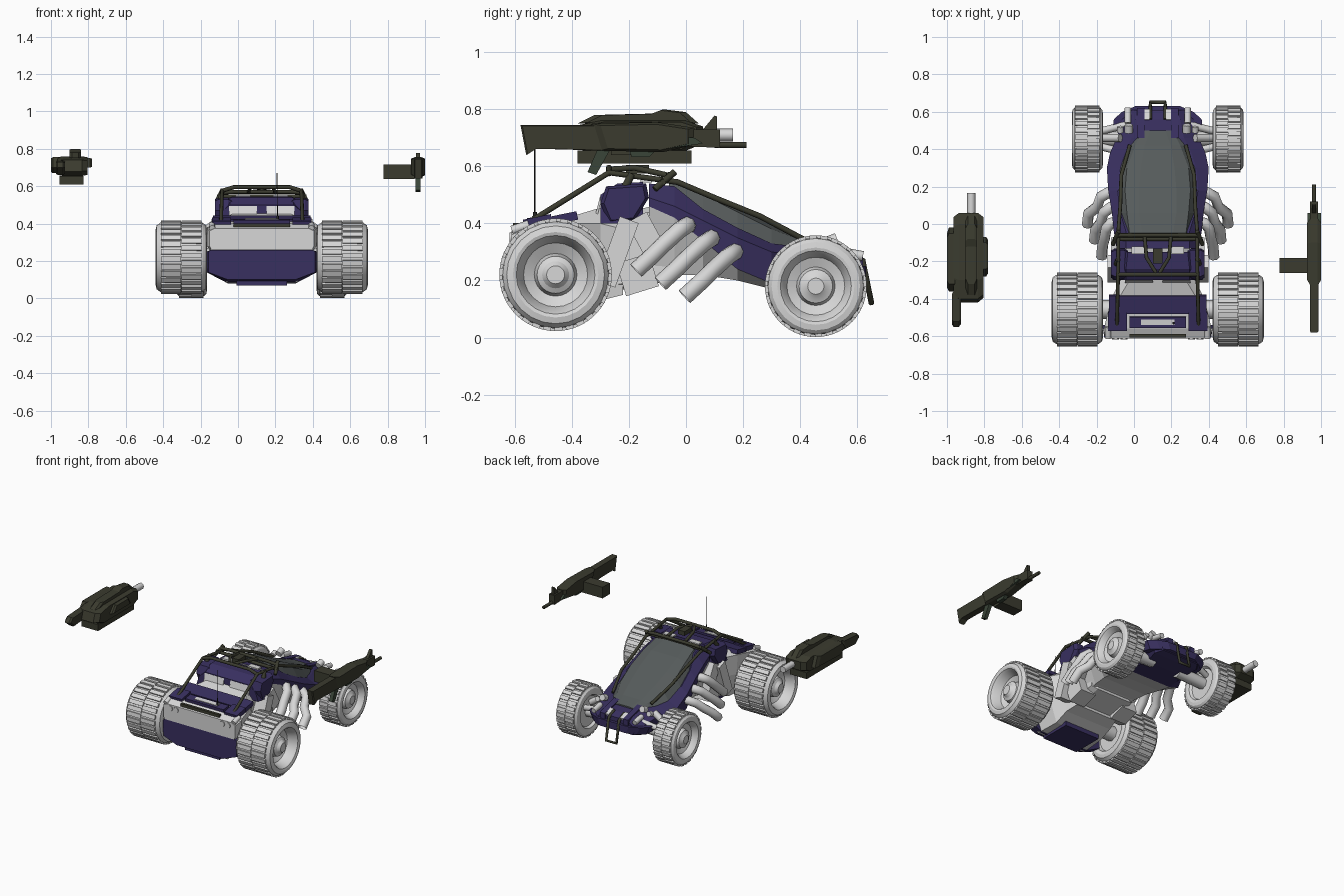
import bpy, bmesh, math
from mathutils import Matrix

cube = bpy.data.objects.get("Cube")
if cube:
    bpy.data.objects.remove(cube, do_unlink=True)

CX = 0.127  # vehicle centre line


def material(name, rgb):
    m = bpy.data.materials.new(name)
    m.use_nodes = True
    m.diffuse_color = (*rgb, 1)
    m.node_tree.nodes["Principled BSDF"].inputs["Base Color"].default_value = (*rgb, 1)
    return m


LIGHT = material("light grey", (0.68, 0.68, 0.68))
PURPLE = material("purple paint", (0.04, 0.029, 0.115))
OLIVE = material("dark olive", (0.043, 0.044, 0.028))
GLASS = material("grey glass", (0.092, 0.104, 0.104))
GREEN = material("dark green", (0.042, 0.06, 0.04))
BLACK = material("dark metal", (0.02, 0.02, 0.02))


def finish(name, bm, mats, rule=None, smooth=False):
    bmesh.ops.recalc_face_normals(bm, faces=bm.faces)
    if rule:
        for f in bm.faces:
            f.material_index = rule(f.calc_center_median(), f.normal)
    me = bpy.data.meshes.new(name)
    bm.to_mesh(me)
    bm.free()
    ob = bpy.data.objects.new(name, me)
    bpy.context.collection.objects.link(ob)
    for m in mats:
        me.materials.append(m)
    if smooth:
        bpy.ops.object.select_all(action='DESELECT')
        bpy.context.view_layer.objects.active = ob
        ob.select_set(True)
        bpy.ops.object.shade_smooth_by_angle(angle=math.radians(20))


def bridge(bm, rings):
    """Skin a list of equal point rings, capping both ends."""
    vs = [[bm.verts.new(p) for p in r] for r in rings]
    n = len(vs[0])
    for a, b in zip(vs, vs[1:]):
        for i in range(n):
            bm.faces.new((a[i], a[(i + 1) % n], b[(i + 1) % n], b[i]))
    bm.faces.new(vs[0])
    bm.faces.new(vs[-1])


def prism(name, profile, x, half, mat, edge=0.0, inset=0.85):
    """Side profile (y, z) extruded along x, with optional chamfered flanks."""
    cy = sum(p[0] for p in profile) / len(profile)
    cz = sum(p[1] for p in profile) / len(profile)

    def ring(dx, s):
        return [(x + dx, cy + (y - cy) * s, cz + (z - cz) * s) for y, z in profile]
    bm = bmesh.new()
    rings = [ring(-half + edge, 1), ring(half - edge, 1)]
    if edge:
        rings = [ring(-half, inset)] + rings + [ring(half, inset)]
    bridge(bm, rings)
    finish(name, bm, [mat])


def box(name, centre, size, mat, tilt=0.0):
    bm = bmesh.new()
    m = Matrix.Translation(centre) @ Matrix.Rotation(tilt, 4, 'X') @ Matrix.Diagonal((*size, 1))
    bmesh.ops.create_cube(bm, size=1, matrix=m)
    finish(name, bm, [mat])


def tube(name, points, r, mat, caps=True):
    cu = bpy.data.curves.new(name, 'CURVE')
    cu.dimensions = '3D'
    cu.bevel_depth, cu.bevel_resolution, cu.use_fill_caps = r, 2, caps
    sp = cu.splines.new('POLY')
    sp.points.add(len(points) - 1)
    for p, co in zip(sp.points, points):
        p.co = (*co, 1)
    ob = bpy.data.objects.new(name, cu)
    bpy.context.collection.objects.link(ob)
    cu.materials.append(mat)
    bpy.ops.object.select_all(action='DESELECT')
    bpy.context.view_layer.objects.active = ob
    ob.select_set(True)
    bpy.ops.object.convert(target='MESH')


def loft(name, sections, mats, rule=None):
    """Sections: y followed by (half width, z) pairs from bottom to top."""
    rings = []
    for y, *pts in sections:
        rings.append([(CX + w, y, z) for w, z in pts] + [(CX - w, y, z) for w, z in reversed(pts)])
    bm = bmesh.new()
    bridge(bm, rings)
    finish(name, bm, mats, rule)


# Wheels: turned profile (axial, radial) with staggered tread blocks
RIM = [(-.75, .1), (-.75, .58), (-.95, .64), (-1, .76), (-.96, .87), (-.82, .94), (-.55, .96), (.55, .96),
       (.82, .94), (.96, .87), (1, .76), (.97, .7), (.85, .65), (.5, .57), (.35, .38), (.65, .33), (.72, .24),
       (.85, .16), (.85, .05)]


def wheel(name, side, x, y, z, radius, half, knobs):
    bm = bmesh.new()
    n = 24
    rings = []
    for t, r in RIM:
        ang = [2 * math.pi * i / n for i in range(n)]
        rings.append([(x + side * t * half, y + r * radius * math.cos(a), z + r * radius * math.sin(a)) for a in ang])
    bridge(bm, rings)
    for i in range(knobs):
        for row in (-1, 1):
            a = 2 * math.pi * (i + row / 4) / knobs
            m = (Matrix.Translation((x, y, z)) @ Matrix.Rotation(a, 4, 'X')
                 @ Matrix.Translation((row * half * .4, 0, radius * .96))
                 @ Matrix.Diagonal((half * .78, radius * .14, radius * .08, 1)))
            bmesh.ops.create_cube(bm, size=1, matrix=m)
    finish(name, bm, [LIGHT], smooth=True)


for side, word in ((-1, "right"), (1, "left")):
    wheel(word + "_large_wheel", side, CX + side * .43, -.457, .22, .197, .137, 30)
    wheel(word + "_small_wheel", side, CX + side * .376, .455, .18, .178, .083, 28)
    X = lambda w: CX + side * w
    # Axles and suspension arms
    tube(word + "_large_axle", [(X(.1), -.457, .22), (X(.38), -.457, .22)], .05, LIGHT)
    tube(word + "_small_axle", [(X(.1), .455, .19), (X(.34), .455, .18)], .04, LIGHT)
    for dy in (-.08, .08):
        tube(word + "_arm", [(X(.15), .455 + dy, .26), (X(.31), .455 + dy / 2, .22)], .02, LIGHT)
    tube(word + "_shock", [(X(.2), .46, .31), (X(.29), .46, .25)], .022, LIGHT)
    # Side exhaust pipes
    for i in range(3):
        dy, dz = .085 * i, -.046 * i
        tube(word + "_exhaust", [(X(.2), .01 + dy, .39 + dz), (X(.25), .005 + dy, .395 + dz),
             (X(.275 + .015 * i), -.025 + dy, .375 + dz), (X(.285 + .02 * i), -.08 + dy, .325 + dz),
             (X(.295 + .038 * i), -.115 + dy, .29 + dz), (X(.3 + .038 * i), -.175 + dy, .235 + dz)],
             .03, LIGHT, caps=False)
    # Engine blocks, ribs and shoulder panels behind the cabin
    box(word + "_engine_block", (X(.2), -.14, .36), (.1, .08, .14), LIGHT, .5)
    box(word + "_engine_strut", (X(.22), -.24, .3), (.1, .07, .24), LIGHT, -.35)
    box(word + "_lower_block", (X(.17), -.17, .22), (.12, .12, .12), LIGHT, .3)
    prism(word + "_shoulder", [(-.3, .47), (-.28, .53), (-.14, .54), (-.13, .49), (-.18, .41), (-.27, .4)],
          X(.205), .045, PURPLE, .02)
    # Roll cage rails
    tube(word + "_cage_rail", [(X(.218), -.54, .41), (X(.212), -.27, .578), (X(.21), -.03, .545),
         (X(.2), .1, .49), (X(.195), .26, .425), (X(.15), .42, .34)], .01, OLIVE)
    tube(word + "_cage_post", [(X(.235), -.25, .46), (X(.212), -.19, .572)], .014, OLIVE)
    tube(word + "_cage_brace", [(X(.24), -.11, .52), (X(.21), -.04, .58)], .012, OLIVE)
    tube(word + "_cage_centre_brace", [(X(.07), -.07, .57), (X(.06), -.18, .595), (X(.01), -.26, .59)], .01, OLIVE)
    # Tail lamps, head lamps and nose details
    for k in (.18, .225):
        tube(word + "_tail_lamp", [(X(k), -.58, .35), (X(k), -.618, .35)], .019, LIGHT)
    tube(word + "_head_lamp", [(X(.155), .49, .33), (X(.155), .53, .345)], .022, LIGHT)
    tube(word + "_side_lamp", [(X(.2), .49, .31), (X(.2), .52, .32)], .018, LIGHT)
    tube(word + "_nose_pipe", [(X(.16), .54, .3), (X(.16), .62, .285)], .018, LIGHT)
    prism(word + "_nose_fin", [(.46, .33), (.62, .29), (.62, .24), (.46, .24)], X(.09), .02, PURPLE)
    box(word + "_nose_vent", (X(.058), .585, .293), (.026, .06, .012), LIGHT, -.35)
    tube(word + "_hull_pipe", [(X(.265), -.61, .375), (X(.265), -.55, .395)], .017, LIGHT)
    # Purple plates on the rear deck, light openings around the cabin rear
    for x, y, z, w in ((.13, -.43, .418, .26), (.215, -.52, .408, .1)):
        box(word + "_deck_plate", (X(x), y, z), (w, .1, .03), PURPLE, .2)
    box(word + "_cabin_rear_window", (X(.1), -.306, .46), (.15, .008, .07), LIGHT, -.25)
    box(word + "_roof_opening", (X(.1), -.14, .548), (.08, .04, .01), LIGHT)

# Rear hull with an overhanging fascia, lower tail panel and belly in purple
loft("rear_hull", [
    (-.57, (.19, .085), (.28, .26), (.29, .38), (.25, .395)),
    (-.4, (.18, .09), (.24, .26), (.25, .4), (.21, .425)),
    (-.3, (.18, .13), (.18, .26), (.2, .4), (.15, .455)),
    (-.22, (.16, .15), (.17, .24), (.18, .38), (.14, .42))], [LIGHT])
loft("tail_fascia", [
    (-.612, (.27, .262), (.28, .28), (.28, .36), (.25, .375)),
    (-.56, (.28, .262), (.293, .28), (.293, .38), (.25, .4))], [LIGHT])
loft("tail_panel", [
    (-.606, (.18, .1), (.285, .14), (.286, .25), (.27, .26)),
    (-.54, (.18, .08), (.295, .14), (.296, .25), (.27, .26))], [PURPLE])
box("belly_panel", (CX, -.47, .085), (.27, .22, .03), PURPLE)
box("deck_hatch", (CX, -.525, .405), (.3, .06, .035), PURPLE, .12)
box("deck_hatch_inset", (CX, -.525, .423), (.18, .03, .008), LIGHT, .12)
box("tail_bar", (CX, -.597, .392), (.3, .02, .02), OLIVE)

# Engine bay and cabin rear frame
prism("engine_bay", [(-.26, .16), (-.3, .42), (-.12, .46), (-.06, .4), (-.05, .2)], CX, .17, LIGHT, .04)
loft("cabin_rear", [
    (-.3, (.24, .4), (.22, .46), (.17, .5)),
    (-.24, (.25, .4), (.23, .48), (.17, .54)),
    (-.15, (.23, .42), (.21, .5), (.16, .545))], [PURPLE])

# Cabin and nose: purple upper skin, grey lower sides and raised floor
loft("front_body", [
    (-.13, (.15, .2), (.22, .46), (.22, .49), (.17, .54)),
    (-.04, (.16, .22), (.235, .42), (.235, .46), (.17, .53)),
    (.06, (.17, .22), (.24, .34), (.245, .41), (.2, .45)),
    (.18, (.18, .2), (.255, .24), (.265, .35), (.215, .385)),
    (.3, (.17, .17), (.24, .19), (.272, .3), (.205, .33)),
    (.38, (.16, .17), (.2, .2), (.255, .29), (.18, .32)),
    (.46, (.15, .17), (.18, .2), (.22, .28), (.14, .315)),
    (.56, (.17, .18), (.19, .21), (.19, .25), (.12, .3)),
    (.61, (.14, .19), (.15, .21), (.15, .24), (.1, .28))],
    [LIGHT, PURPLE], lambda c, n: int(c.y > .3 or c.z > .17 + max(0, .19 - c.y) * .8 and n.z > -.45))
loft("windscreen", [
    (-.06, (.165, .515), (.15, .545), (.08, .553)),
    (.06, (.2, .44), (.165, .5), (.1, .515)),
    (.18, (.215, .375), (.175, .44), (.1, .46)),
    (.3, (.205, .322), (.165, .38), (.09, .4)),
    (.42, (.165, .305), (.12, .335), (.07, .345)),
    (.5, (.1, .295), (.08, .312), (.04, .318))], [GLASS])
loft("front_bumper", [
    (.5, (.22, .2), (.24, .25)), (.56, (.21, .195), (.235, .25)),
    (.6, (.16, .195), (.19, .25)), (.63, (.1, .2), (.12, .25))], [PURPLE])

# Cage cross bars and nose guard
for y, z, top, w in ((-.06, .565, .57, .22), (-.27, .575, .595, .212), (-.08, .545, .545, .24)):
    tube("cage_cross_bar", [(CX - w, y, z), (CX - .15, y, top), (CX + .15, y, top), (CX + w, y, z)], .011, OLIVE)
tube("nose_guard", [(CX + w, y, z) for w, y, z in (
    (-.04, .56, .3), (-.04, .62, .27), (-.04, .65, .12), (.04, .65, .12), (.04, .62, .27), (.04, .56, .3))], .01, OLIVE)
box("cage_mount", (CX, -.17, .59), (.05, .08, .03), OLIVE)

# Aerial
tube("aerial", [(.212, -.53, .4), (.208, -.53, .67)], .002, BLACK)
tube("aerial_base", [(.212, -.53, .4), (.212, -.53, .44)], .007, BLACK)

# Slim weapon on the left
GX = .963
prism("rifle_stock", [(-.58, .745), (-.3, .745), (-.28, .655), (-.46, .66), (-.53, .66), (-.56, .64)], GX, .023, OLIVE, .006, .95)
prism("rifle_body", [(-.33, .75), (-.1, .755), (.03, .735), (.03, .675), (-.08, .65), (-.3, .655)], GX, .037, OLIVE, .018)
prism("rifle_barrel_shroud", [(0, .73), (.12, .73), (.12, .665), (0, .67)], GX, .022, OLIVE)
prism("rifle_sight", [(.06, .73), (.1, .778), (.108, .775), (.108, .72)], GX, .01, OLIVE)
prism("rifle_grip", [(-.31, .66), (-.345, .58), (-.315, .57), (-.265, .66)], GX, .013, GREEN)
prism("rifle_side_panel", [(-.08, .71), (.03, .7), (.06, .68), (-.08, .66)], GX, .036, GREEN)
prism("rifle_lower_guard", [(-.2, .66), (-.19, .632), (-.13, .632), (-.1, .66)], GX, .014, GREEN)
tube("rifle_muzzle", [(GX, .1, .675), (GX, .212, .675)], .011, OLIVE)
box("rifle_magazine", (.86, -.222, .678), (.165, .08, .078), OLIVE)

# Heavy weapon on the right
HX = -.885
prism("cannon_body", [(-.42, .68), (-.4, .74), (-.3, .76), (.0, .76), (.06, .74), (.06, .68), (0, .655), (-.36, .655)],
      HX, .08, OLIVE, .03, .9)
prism("cannon_top", [(-.38, .75), (-.32, .78), (-.12, .785), (-.08, .8), (.0, .79), (.045, .75)], HX + .015, .03, OLIVE, .012)
prism("cannon_outer_plate", [(-.36, .7), (-.32, .755), (-.05, .755), (-.02, .68), (-.3, .67)], HX - .09, .025, OLIVE, .01)
prism("cannon_inner_plate", [(-.28, .7), (-.24, .75), (-.1, .75), (-.07, .7)], HX + .085, .02, OLIVE, .01)
prism("cannon_tail", [(-.55, .7), (-.52, .73), (-.36, .74), (-.36, .67), (-.5, .66)], HX - .065, .024, OLIVE, .01)
box("cannon_ammo_box", (HX - .005, -.18, .633), (.13, .4, .045), OLIVE)
tube("cannon_barrel", [(HX + .015, .03, .71), (HX + .015, .165, .71)], .022, LIGHT)
